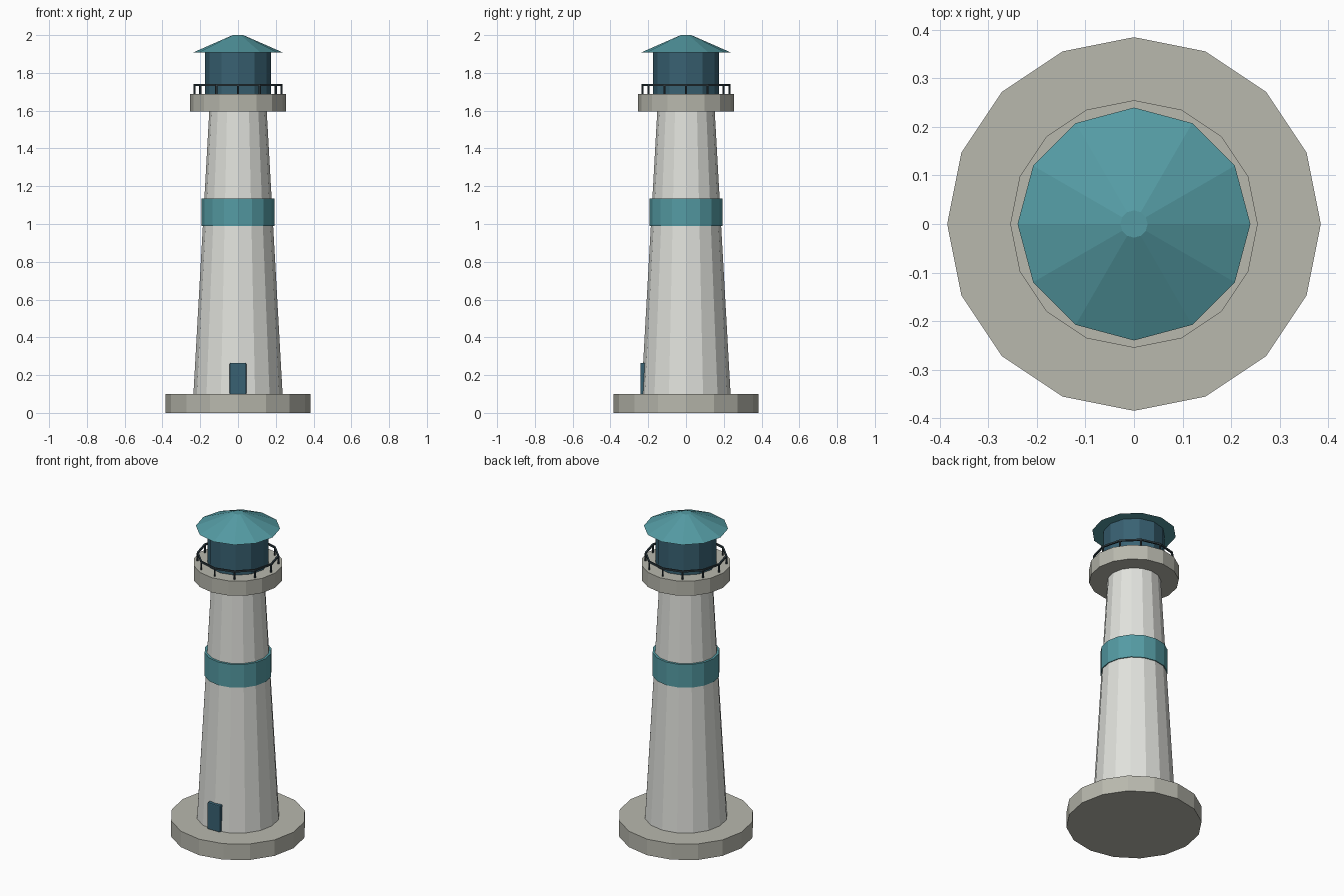
import bpy, bmesh
from math import sin, cos, pi
from mathutils import Matrix

if "Cube" in bpy.data.objects:
    bpy.data.objects.remove(bpy.data.objects["Cube"])


def material(name, rgb):
    m = bpy.data.materials.new(name)
    m.diffuse_color = (*rgb, 1)
    m.use_nodes = True
    m.node_tree.nodes["Principled BSDF"].inputs["Base Color"].default_value = m.diffuse_color
    return m


STONE = material("stone", (0.48, 0.48, 0.42))
WHITE = material("white_paint", (0.75, 0.76, 0.72))
TEAL = material("teal_paint", (0.09, 0.33, 0.37))
DARK = material("dark_blue", (0.04, 0.12, 0.17))
METAL = material("dark_metal", (0.03, 0.05, 0.06))


def finish(bm, name, mat):
    bmesh.ops.recalc_face_normals(bm, faces=bm.faces)
    mesh = bpy.data.meshes.new(name)
    bm.to_mesh(mesh)
    bm.free()
    mesh.materials.append(mat)
    obj = bpy.data.objects.new(name, mesh)
    bpy.context.collection.objects.link(obj)
    return obj


def drum(bm, sides, r0, r1, z0, z1, x=0, y=0):
    """Closed straight or tapered prism with a corner on +x."""
    rings = [[bm.verts.new((x + r * cos(2 * pi * i / sides), y + r * sin(2 * pi * i / sides), z))
              for i in range(sides)] for r, z in ((r0, z0), (r1, z1))]
    for i in range(sides):
        j = (i + 1) % sides
        bm.faces.new((rings[0][i], rings[0][j], rings[1][j], rings[1][i]))
    bm.faces.new(rings[0][::-1])
    bm.faces.new(rings[1])


# Stacked round parts: name, sides, bottom radius, top radius, bottom z, top z
for name, sides, r0, r1, z0, z1, mat in (
    ("base", 16, 0.385, 0.385, 0.0, 0.10, STONE),
    ("tower", 16, 0.236, 0.152, 0.10, 1.60, WHITE),
    ("stripe", 16, 0.192, 0.192, 0.99, 1.135, TEAL),
    ("gallery", 16, 0.255, 0.255, 1.595, 1.687, STONE),
    ("lantern_room", 12, 0.175, 0.175, 1.687, 1.91, DARK),
    ("roof", 12, 0.24, 0.028, 1.907, 2.0, TEAL),
):
    bm = bmesh.new()
    drum(bm, sides, r0, r1, z0, z1)
    finish(bm, name, mat)

# Railing posts
R = 0.23
bm = bmesh.new()
for k in range(12):
    a = 2 * pi * k / 12
    drum(bm, 6, 0.006, 0.006, 1.68, 1.736, R * cos(a), R * sin(a))
finish(bm, "railing_posts", METAL)

# Handrail: square-section hoop running from post to post
bm = bmesh.new()
section = [(R - 0.005, 1.731), (R + 0.005, 1.731), (R + 0.005, 1.741), (R - 0.005, 1.741)]
rings = [[bm.verts.new((r * cos(2 * pi * k / 12), r * sin(2 * pi * k / 12), z)) for r, z in section]
         for k in range(12)]
for k in range(12):
    a, b = rings[k], rings[(k + 1) % 12]
    for s in range(4):
        t = (s + 1) % 4
        bm.faces.new((a[s], b[s], b[t], a[t]))
finish(bm, "handrail", METAL)

# Door set into the front of the tower
bm = bmesh.new()
bmesh.ops.create_cube(bm, size=1, matrix=Matrix.Translation((0, -0.222, 0.181))
                      @ Matrix.Diagonal((0.088, 0.04, 0.168, 1)))
door = finish(bm, "door", DARK)
bevel = door.modifiers.new("bevel", 'BEVEL')
bevel.width = 0.006
bevel.segments = 2
